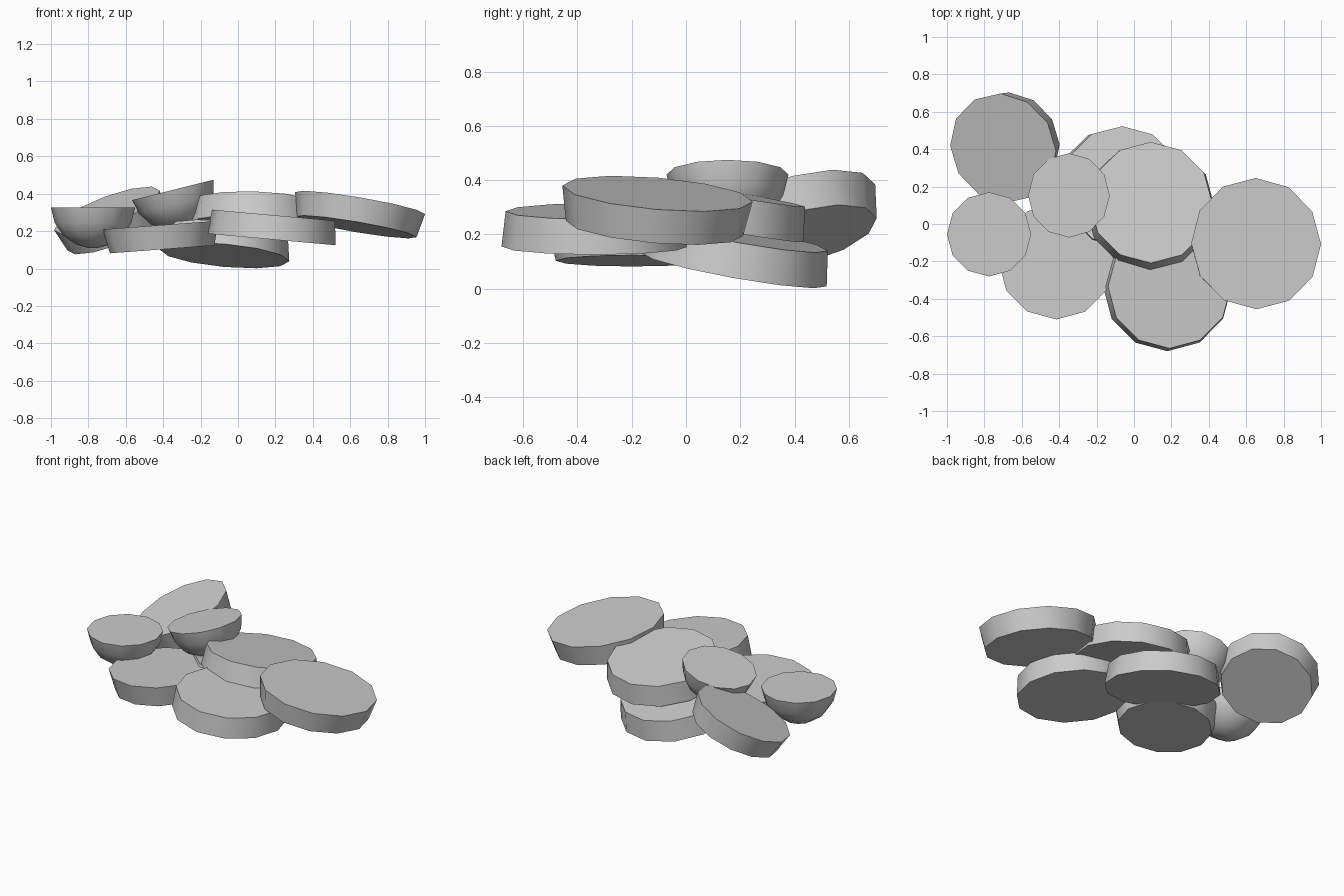
import bpy, bmesh, math
from mathutils import Vector, Matrix

if "Cube" in bpy.data.objects:
    bpy.data.objects.remove(bpy.data.objects["Cube"])

SIDES = 12


def tilted_solid(name, profile, top, slope):
    """Spin a (radius, depth) profile into a closed 12-sided solid.
    top = centre of the upper face, slope = its rise along x and y."""
    bm = bmesh.new()
    rings = []
    for r, z in profile:
        rings.append([bm.verts.new((r * math.cos(2 * math.pi * i / SIDES),
                                    r * math.sin(2 * math.pi * i / SIDES), z))
                      for i in range(SIDES)])
    for a, b in zip(rings, rings[1:]):
        for i in range(SIDES):
            j = (i + 1) % SIDES
            bm.faces.new((a[i], b[i], b[j], a[j]))
    bm.faces.new(rings[0])
    bm.faces.new(rings[-1][::-1])
    bmesh.ops.recalc_face_normals(bm, faces=bm.faces)
    normal = Vector((-slope[0], -slope[1], 1)).normalized()
    rot = Vector((0, 0, 1)).rotation_difference(normal).to_matrix().to_4x4()
    bm.transform(Matrix.Translation(top) @ rot)
    mesh = bpy.data.meshes.new(name)
    bm.to_mesh(mesh)
    bm.free()
    obj = bpy.data.objects.new(name, mesh)
    bpy.context.collection.objects.link(obj)
    bpy.ops.object.select_all(action='DESELECT')
    obj.select_set(True)
    bpy.context.view_layer.objects.active = obj
    bpy.ops.object.shade_smooth_by_angle(angle=math.radians(38))
    return obj


# Tapered discs: name, top radius, bottom radius, top centre, slope
discs = [
    ("bottom_disc", 0.328, 0.347, (-0.06, 0.20, 0.197), (-0.09, -0.18)),
    ("left_front_disc", 0.31, 0.28, (-0.415, -0.20, 0.232), (0.075, 0.0)),
    ("front_disc", 0.33, 0.345, (0.19, -0.335, 0.285), (-0.09, 0.0)),
    ("middle_disc", 0.328, 0.345, (0.09, 0.115, 0.357), (-0.03, -0.17)),
    ("right_disc", 0.352, 0.328, (0.653, -0.105, 0.35), (-0.17, -0.086)),
    ("back_left_disc", 0.302, 0.275, (-0.70, 0.405, 0.31), (0.385, 0.27)),
]
for name, r_top, r_bottom, top, slope in discs:
    tilted_solid(name, [(r_top, 0), (r_bottom, -0.13)], top, slope)

# Half-round pieces with flat upper faces
dome = [(0.225, 0), (0.205, -0.08), (0.16, -0.148), (0.09, -0.197), (0.025, -0.215)]
tilted_solid("left_dome", dome, (-0.775, -0.055, 0.325), (0, 0))
tilted_solid("upper_dome", dome, (-0.348, 0.153, 0.42), (0.25, 0))
